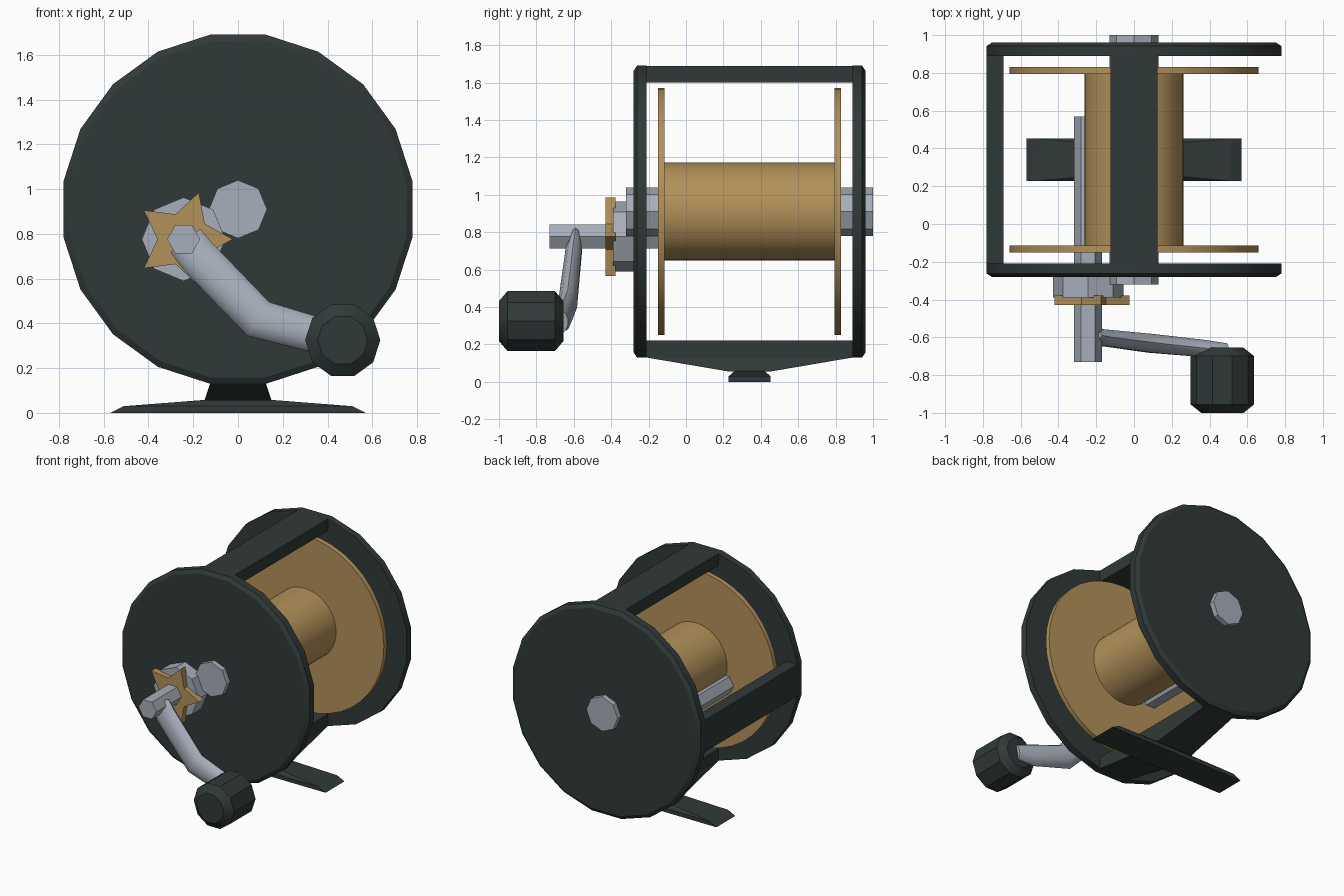
import bpy, bmesh, math
from mathutils import Vector

if "Cube" in bpy.data.objects:
    bpy.data.objects.remove(bpy.data.objects["Cube"])


def material(name, color):
    m = bpy.data.materials.new(name)
    m.diffuse_color = (*color, 1)
    m.use_nodes = True
    m.node_tree.nodes["Principled BSDF"].inputs["Base Color"].default_value = m.diffuse_color
    return m


DARK = material("dark_green_grey", (0.030, 0.042, 0.040))
GOLD = material("brass", (0.45, 0.285, 0.102))
SILVER = material("steel", (0.385, 0.425, 0.49))


def loft(name, rings, mat, angle=30):
    """Skin a list of equal-length point rings and cap both ends."""
    bm = bmesh.new()
    rows = [[bm.verts.new(p) for p in ring] for ring in rings]
    n = len(rows[0])
    for a, b in zip(rows, rows[1:]):
        for i in range(n):
            j = (i + 1) % n
            bm.faces.new((a[i], a[j], b[j], b[i]))
    bm.faces.new(rows[0])
    bm.faces.new(rows[-1])
    bmesh.ops.recalc_face_normals(bm, faces=bm.faces)
    me = bpy.data.meshes.new(name)
    bm.to_mesh(me)
    bm.free()
    me.materials.append(mat)
    ob = bpy.data.objects.new(name, me)
    bpy.context.collection.objects.link(ob)
    bpy.ops.object.select_all(action='DESELECT')
    ob.select_set(True)
    bpy.context.view_layer.objects.active = ob
    bpy.ops.object.shade_smooth_by_angle(angle=math.radians(angle))
    return ob


def turned(name, x, z, profile, sides, mat, phase=0.0):
    """Turned part along y; profile holds (y, radius) pairs."""
    angles = [phase + math.tau * i / sides for i in range(sides)]
    rings = [[(x + r * math.cos(a), y, z + r * math.sin(a)) for a in angles]
             for y, r in profile]
    return loft(name, rings, mat)


def stacked(name, x, y, levels, mat):
    """Rectangles stacked in z; levels hold (z, half_x, half_y)."""
    rings = [[(x - hx, y - hy, z), (x + hx, y - hy, z),
              (x + hx, y + hy, z), (x - hx, y + hy, z)] for z, hx, hy in levels]
    return loft(name, rings, mat, 10)


CZ = 0.91   # spool axis height
MID = 0.34  # middle of the frame in y

# Round side plates with a bevelled outer rim
for name, s in (("front_plate", -1), ("back_plate", 1)):
    prof = [(MID + s * d, r) for d, r in
            ((0.55, 0.79), (0.602, 0.79), (0.62, 0.762))]
    turned(name, 0, CZ, prof, 20, DARK, math.pi / 20)

# Frame bars: top, left, and the bottom one tapering into the foot
stacked("top_bar", 0, MID, [(1.60, 0.125, 0.56), (1.69, 0.125, 0.56)], DARK)
stacked("left_bar", -0.735, MID, [(0.79, 0.045, 0.56), (1.03, 0.045, 0.56)], DARK)
stacked("bottom_bar", 0, MID,
        [(0.055, 0.15, 0.11), (0.13, 0.125, 0.55), (0.22, 0.125, 0.55)], DARK)
stacked("foot", 0, MID,
        [(0, 0.57, 0.112), (0.03, 0.51, 0.112), (0.058, 0.15, 0.08)], DARK)

# Spool with flanges
turned("spool_drum", 0, CZ, [(-0.13, 0.262), (0.80, 0.262)], 40, GOLD)
turned("front_flange", 0, CZ, [(-0.15, 0.66), (-0.115, 0.66)], 40, GOLD)
turned("back_flange", 0, CZ, [(0.793, 0.66), (0.83, 0.66)], 40, GOLD)
turned("axle", 0, CZ, [(-0.32, 0.13), (1.0, 0.13)], 8, SILVER)

# Crank shaft, collar and star-shaped drag wheel
SX, SZ = -0.243, 0.776
turned("crank_shaft", SX, SZ, [(-0.73, 0.074), (0.57, 0.074)], 6, SILVER)
turned("collar", SX, SZ, [(-0.39, 0.187), (-0.25, 0.187)], 8, SILVER)
star = [(0.22 if i % 2 == 0 else 0.117, math.tau * i / 10) for i in range(10)]
loft("star_wheel", [[(SX + r * math.cos(a), y, SZ + r * math.sin(a)) for r, a in star]
                    for y in (-0.43, -0.378)], GOLD)

# Bent crank arm: flattened oval swept along a path
path = [Vector(p) for p in ((-0.235, -0.59, 0.77), (-0.18, -0.60, 0.70),
                            (0.09, -0.632, 0.42), (0.36, -0.658, 0.345),
                            (0.49, -0.665, 0.32))]
sizes = [(0.085, 0.025), (0.088, 0.045), (0.09, 0.052), (0.08, 0.048), (0.06, 0.035)]
rings = []
for i, (p, (w, t)) in enumerate(zip(path, sizes)):
    d = path[min(i + 1, len(path) - 1)] - path[max(i - 1, 0)]
    side = Vector((-d.z, 0, d.x)).normalized()
    rings.append([p + side * w * math.cos(math.tau * k / 10)
                  + Vector((0, t * math.sin(math.tau * k / 10), 0)) for k in range(10)])
loft("crank_arm", rings, SILVER, 40)

# Crank knob
turned("crank_knob", 0.468, 0.325,
       [(-1.0, 0.112), (-0.955, 0.168), (-0.70, 0.168), (-0.655, 0.112)], 10, DARK)
